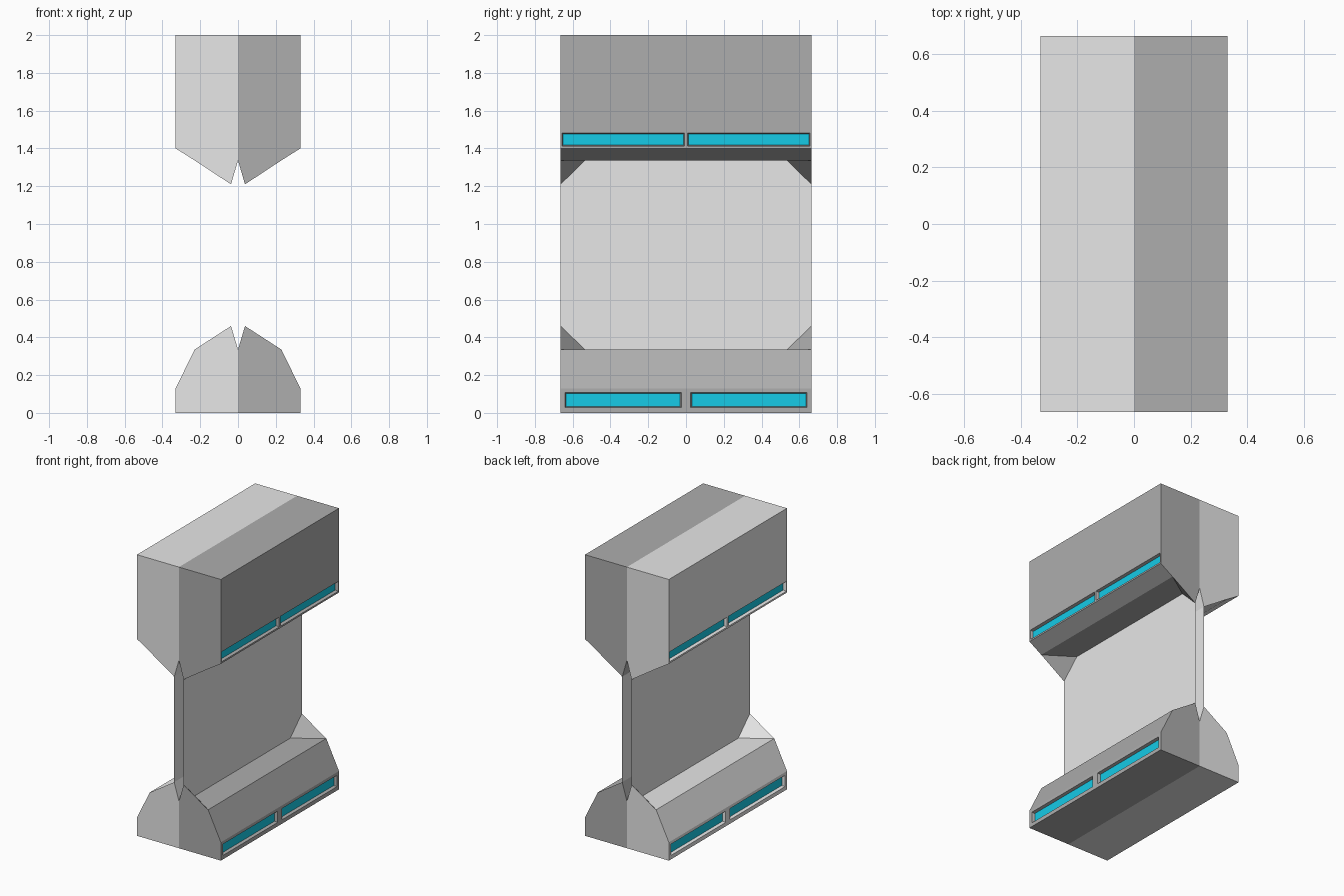
import bpy
import bmesh
from mathutils import Vector

cube = bpy.data.objects.get("Cube")
if cube:
    bpy.data.objects.remove(cube, do_unlink=True)


def material(name, rgb):
    mat = bpy.data.materials.new(name)
    mat.use_nodes = True
    mat.diffuse_color = (*rgb, 1)
    mat.node_tree.nodes["Principled BSDF"].inputs["Base Color"].default_value = (*rgb, 1)
    return mat


LIGHT = material("light grey", (0.8, 0.8, 0.8))
DARK = material("mid grey", (0.42, 0.42, 0.42))
CYAN = material("cyan glass", (0.008, 0.61, 0.82))

HALF_X, HALF_Y = 0.33, 0.664    # outer half width and half length
SHOULDER, GAP = 0.23, 0.037     # top of the chamfer, half thickness of the wall
GUSSET_Y = 0.535                # where the corner gussets meet the wall foot


def face(bm, points, toward):
    """Add a face whose normal points roughly toward a direction."""
    f = bm.faces.new([bm.verts.new(p) for p in points])
    f.normal_update()
    if f.normal.dot(Vector(toward)) < 0:
        f.normal_flip()
    return f


def finish(name, bm, mats):
    mesh = bpy.data.meshes.new(name)
    bm.to_mesh(mesh)
    bm.free()
    for mat in mats:
        mesh.materials.append(mat)
    obj = bpy.data.objects.new(name, mesh)
    bpy.context.collection.objects.link(obj)


def half_block(name, side, base, up, edge, flat, peak, win_z, win_y, mat):
    """One half of a block; heights are measured from its outer base."""
    def at(x, y, h):
        return (side * x, y, base + up * h)

    bm = bmesh.new()
    # chamfered body, split so that the windows are faces of their own
    profile = [(0, 0), (HALF_X, 0), (HALF_X, win_z[0]), (HALF_X, win_z[1]),
               (HALF_X, edge), (SHOULDER, flat), (0, flat)]
    stations = [-HALF_Y, -win_y[1], -win_y[0], win_y[0], win_y[1], HALF_Y]
    rings = [[bm.verts.new(at(x, y, h)) for x, h in profile] for y in stations]
    panes = []
    for i in range(len(rings) - 1):
        for j in range(len(profile)):
            k = (j + 1) % len(profile)
            f = bm.faces.new((rings[i][j], rings[i][k], rings[i + 1][k], rings[i + 1][j]))
            if j == 2 and i in (1, 3):
                panes.append(f)
    bm.faces.new(rings[0])
    bm.faces.new(rings[-1])
    bmesh.ops.recalc_face_normals(bm, faces=bm.faces)
    # recessed glass panes
    bmesh.ops.inset_individual(bm, faces=panes, thickness=0.008, depth=-0.02)
    for f in panes:
        f.material_index = 1
    # open the hidden joint between the halves
    joint = [f for f in bm.faces if all(abs(v.co.x) < 1e-5 for v in f.verts)]
    bmesh.ops.delete(bm, geom=joint, context='FACES_ONLY')
    # corner gussets at both ends
    for end in (-1, 1):
        y = end * HALF_Y
        top, shoulder = at(GAP, y, peak), at(SHOULDER, y, flat)
        face(bm, [top, shoulder, at(0, y, flat)], (0, end, 0))
        face(bm, [top, shoulder, at(GAP, end * GUSSET_Y, flat)], (side, -end, up))
    # sloping inner wall of the central groove
    face(bm, [at(0, -HALF_Y, flat), at(0, HALF_Y, flat),
              at(GAP, HALF_Y, peak), at(GAP, -HALF_Y, peak)], (-side, 0, up))
    finish(name, bm, [mat, CYAN])


def wall(name, side):
    """Thin upright sheet joining the blocks, clipped at its corners."""
    outline = [(GUSSET_Y, 0.335), (HALF_Y, 0.46), (HALF_Y, 1.21), (GUSSET_Y, 1.337)]
    outline += [(-y, z) for y, z in reversed(outline)]
    bm = bmesh.new()
    face(bm, [(side * GAP, y, z) for y, z in outline], (side, 0, 0))
    finish(name, bm, [LIGHT])


for side, label, mat in ((1, "left", DARK), (-1, "right", LIGHT)):
    half_block("lower_block_" + label, side, 0, 1, 0.13, 0.335, 0.46,
               (0.028, 0.108), (0.025, 0.64), mat)
    half_block("upper_block_" + label, side, 2, -1, 0.6, 0.663, 0.79,
               (0.518, 0.588), (0.008, 0.656), mat)
    wall("wall_sheet_" + label, side)
